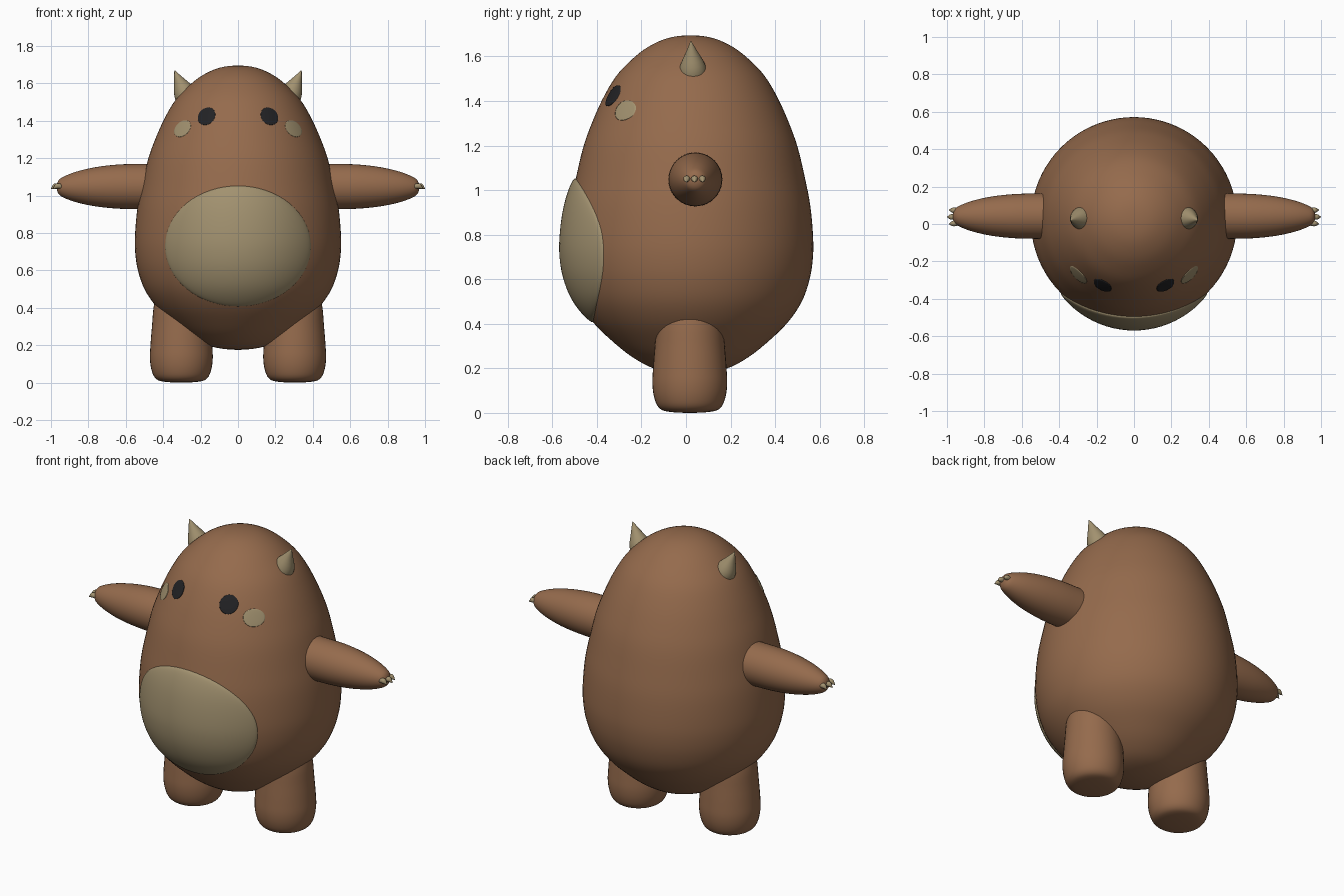
import bpy, bmesh, math
from mathutils import Vector

if "Cube" in bpy.data.objects:
    bpy.data.objects.remove(bpy.data.objects["Cube"])


def material(name, rgb):
    m = bpy.data.materials.new(name)
    m.diffuse_color = (*rgb, 1)
    m.use_nodes = True
    m.node_tree.nodes["Principled BSDF"].inputs["Base Color"].default_value = m.diffuse_color
    return m


BROWN = material("brown fur", (0.30, 0.146, 0.073))
CREAM = material("cream", (0.36, 0.285, 0.16))
DARK = material("dark eye", (0.016, 0.016, 0.018))


def finish(bm, name, mat):
    bmesh.ops.remove_doubles(bm, verts=bm.verts, dist=1e-5)
    bmesh.ops.recalc_face_normals(bm, faces=bm.faces)
    me = bpy.data.meshes.new(name)
    bm.to_mesh(me)
    bm.free()
    me.materials.append(mat)
    for p in me.polygons:
        p.use_smooth = True
    ob = bpy.data.objects.new(name, me)
    bpy.context.collection.objects.link(ob)
    return ob


def smooth_path(pts, steps):
    """Catmull-Rom through (x, y, z, radius); zero radius ends become round poles."""
    pts = [Vector(p) for p in pts]

    def beyond(end, nxt):
        if end[3] == 0:
            return Vector((*nxt[:3], -nxt[3]))
        return 2 * end - nxt
    p = [beyond(pts[0], pts[1])] + pts + [beyond(pts[-1], pts[-2])]
    out = []
    for i in range(1, len(p) - 2):
        a, b, c, d = p[i - 1:i + 3]
        for k in range(steps):
            t = k / steps
            out.append(0.5 * (2 * b + (c - a) * t + (2 * a - 5 * b + 4 * c - d) * t * t
                              + (3 * b - a - 3 * c + d) * t ** 3))
    return out + [pts[-1]]


def tube(name, pts, mat, sides=32, steps=4):
    """Round form swept through the points, rings square to the overall axis."""
    path = smooth_path(pts, steps)
    axis = (path[-1] - path[0]).to_3d().normalized()
    u = axis.cross(Vector((0, 1, 0))).normalized()
    v = axis.cross(u)
    bm = bmesh.new()
    rings = []
    for q in path:
        r = max(q[3], 0)
        rings.append([bm.verts.new(q.to_3d() + r * (u * math.cos(a) + v * math.sin(a)))
                      for a in (2 * math.pi * i / sides for i in range(sides))])
    for r0, r1 in zip(rings, rings[1:]):
        for i in range(sides):
            j = (i + 1) % sides
            bm.faces.new((r0[i], r0[j], r1[j], r1[i]))
    bm.faces.new(rings[0])
    bm.faces.new(rings[-1])
    # the end caps of pole rings collapse on merging
    return finish(bm, name, mat)


# Egg-shaped body
CY = 0.02
PROFILE = [(0, 0.175), (0.15, 0.195), (0.26, 0.25), (0.36, 0.33), (0.44, 0.41), (0.50, 0.50),
           (0.535, 0.60), (0.55, 0.70), (0.55, 0.80), (0.538, 0.93), (0.515, 1.05),
           (0.482, 1.19), (0.443, 1.30), (0.394, 1.41), (0.335, 1.51), (0.265, 1.585),
           (0.19, 1.643), (0.10, 1.683), (0, 1.695)]
BODY = [(0, CY, z, r) for r, z in PROFILE]
tube("body", BODY, BROWN, 80, 4)
DENSE = smooth_path(BODY, 8)


def body_front(x, z):
    for a, b in zip(DENSE, DENSE[1:]):
        if a[2] <= z <= b[2]:
            r = a[3] + (b[3] - a[3]) * (z - a[2]) / (b[2] - a[2])
            return CY - math.sqrt(max(r * r - x * x, 0))
    return CY


def patch(name, cx, cz, major, minor, angle, lift, bulge, mat, rings=12, sides=48):
    """Oval laid over the front of the body, its rim tucked under the surface."""
    bm = bmesh.new()
    ca, sa = math.cos(angle), math.sin(angle)
    loops = []
    for k in range(rings + 2):
        rho = math.sin(min(k / rings, 1) * math.pi / 2)
        off = -0.01 if k > rings else lift + bulge * math.sqrt(max(1 - rho * rho, 0))
        loop = []
        for i in range(sides):
            t = 2 * math.pi * i / sides
            p, q = major * rho * math.cos(t), minor * rho * math.sin(t)
            x, z = cx + p * ca - q * sa, cz + p * sa + q * ca
            loop.append(bm.verts.new((x, body_front(x, z) - off, z)))
        loops.append(loop)
    for r0, r1 in zip(loops, loops[1:]):
        for i in range(sides):
            j = (i + 1) % sides
            bm.faces.new((r0[i], r0[j], r1[j], r1[i]))
    return finish(bm, name, mat)


patch("belly", 0, 0.73, 0.39, 0.322, 0, 0.004, 0.034, CREAM, 16, 64)

for s, side in ((-1, "left"), (1, "right")):
    # Face details
    tilt = s * math.radians(135)
    patch(side + "_eye", s * 0.168, 1.424, 0.051, 0.042, tilt, 0.004, 0.002, DARK, 5, 32)
    patch(side + "_cheek", s * 0.297, 1.358, 0.052, 0.036, tilt, 0.004, 0.002, CREAM, 5, 32)

    # Horn curving up to a point
    tube(side + "_horn", [(s * 0.25, 0.03, 1.49, 0.068), (s * 0.288, 0.03, 1.555, 0.058),
                          (s * 0.318, 0.026, 1.62, 0.026), (s * 0.339, 0.022, 1.668, 0.002)],
         CREAM, 24)

    # Arm tapering to a rounded hand
    arm = [(0.40, 1.048, 0.121), (0.52, 1.048, 0.121), (0.64, 1.048, 0.118),
           (0.76, 1.047, 0.105), (0.86, 1.046, 0.083), (0.93, 1.045, 0.057),
           (0.96, 1.045, 0.035), (0.97, 1.045, 0)]
    tube(side + "_arm", [(s * x, 0.042, z, r) for x, z, r in arm], BROWN, 40)

    # Three little claws
    for n, dy in enumerate((-0.036, 0, 0.036)):
        x = 0.945 if dy else 0.955
        tube(f"{side}_claw_{n + 1}",
             [(s * x, 0.038 + dy * 0.9, 1.05, 0.015),
              (s * (x + 0.025), 0.038 + dy, 1.05, 0.014),
              (s * (x + 0.045), 0.038 + dy * 1.05, 1.036, 0.001)], CREAM, 12)

    # Stubby leg
    leg = [(0, 0.0), (0.10, 0.006), (0.14, 0.025), (0.16, 0.07), (0.168, 0.13), (0.165, 0.2),
           (0.157, 0.30), (0.145, 0.42), (0.11, 0.50), (0, 0.53)]
    tube(side + "_leg", [(s * 0.303, 0.017, z, r) for r, z in leg], BROWN, 40)
